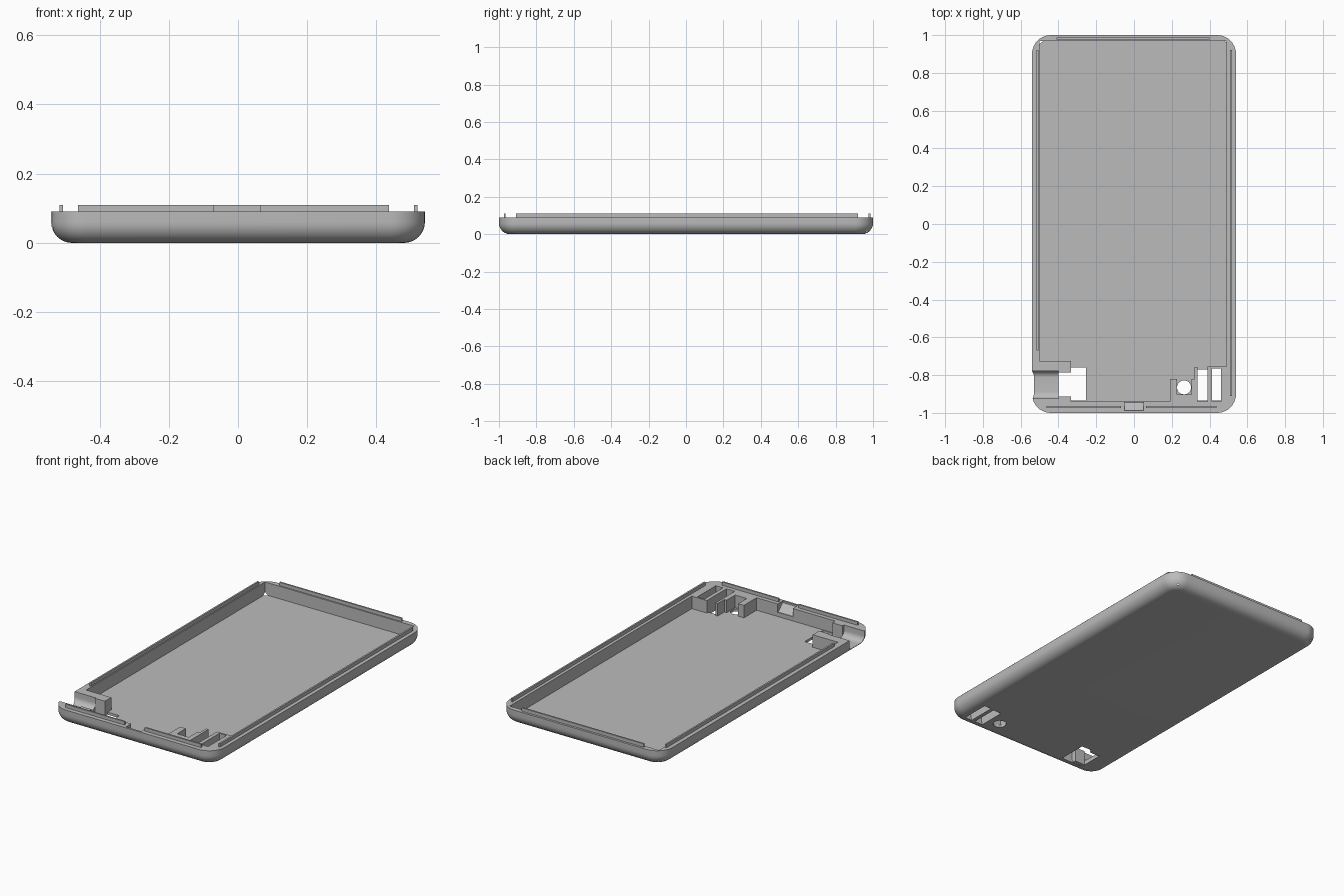
import bpy, bmesh, math

if "Cube" in bpy.data.objects:
    bpy.data.objects.remove(bpy.data.objects["Cube"], do_unlink=True)

grey = bpy.data.materials.new("plain grey")
grey.use_nodes = True
grey.diffuse_color = (0.5, 0.5, 0.5, 1)
grey.node_tree.nodes["Principled BSDF"].inputs["Base Color"].default_value = (0.5, 0.5, 0.5, 1)


def finish(name, bm):
    bmesh.ops.recalc_face_normals(bm, faces=bm.faces)
    mesh = bpy.data.meshes.new(name)
    bm.to_mesh(mesh)
    bm.free()
    mesh.materials.append(grey)
    obj = bpy.data.objects.new(name, mesh)
    bpy.context.collection.objects.link(obj)
    return obj


def box(name, x0, x1, y0, y1, z0, z1):
    bm = bmesh.new()
    bmesh.ops.create_cube(bm, size=1)
    for v in bm.verts:
        v.co.x = x1 if v.co.x > 0 else x0
        v.co.y = y1 if v.co.y > 0 else y0
        v.co.z = z1 if v.co.z > 0 else z0
    return finish(name, bm)


def prism(name, profile, x0, x1):
    """Extrude a (y, z) profile along x."""
    bm = bmesh.new()
    face = bm.faces.new([bm.verts.new((x0, y, z)) for y, z in profile])
    ext = bmesh.ops.extrude_face_region(bm, geom=[face])
    for v in ext["geom"]:
        if isinstance(v, bmesh.types.BMVert):
            v.co.x = x1
    return finish(name, bm)


def cut(target, cutter, keep=False):
    mod = target.modifiers.new("cut", "BOOLEAN")
    mod.operation, mod.solver, mod.object = "DIFFERENCE", "EXACT", cutter
    bpy.context.view_layer.objects.active = target
    bpy.ops.object.modifier_apply(modifier=mod.name)
    if not keep:
        bpy.data.objects.remove(cutter, do_unlink=True)


# Outer tray: stacked rounded rectangles with a rolled bottom edge
W, L, RIM, FLOOR, CORNER, ROLL = 0.54, 1.0, 0.09, 0.015, 0.1, 0.06
STEPS = 10


def ring(bm, inset, z):
    r = CORNER - inset
    verts = []
    for q, (sx, sy) in enumerate([(1, 1), (-1, 1), (-1, -1), (1, -1)]):
        for i in range(STEPS + 1):
            a = math.pi / 2 * (q + i / STEPS)
            verts.append(bm.verts.new((sx * (W - CORNER) + r * math.cos(a),
                                       sy * (L - CORNER) + r * math.sin(a), z)))
    return verts


bm = bmesh.new()
rings = []
for i in range(STEPS + 1):
    a = math.pi / 2 * i / STEPS
    rings.append(ring(bm, ROLL * (1 - math.sin(a)), ROLL * (1 - math.cos(a))))
rings.append(ring(bm, 0, RIM))
for lo, hi in zip(rings, rings[1:]):
    for i in range(len(lo)):
        j = (i + 1) % len(lo)
        bm.faces.new((lo[i], lo[j], hi[j], hi[i]))
bm.faces.new(rings[0][::-1])
bm.faces.new(rings[-1])
tray = finish("tray", bm)
cut(tray, box("cavity", -0.5, 0.49, -0.94, 0.97, FLOOR, 0.2))

# Sloped latch pocket in the middle of the front wall
cut(tray, prism("latch_pocket", [(-0.93, 0.04), (-0.945, 0.04), (-0.988, 0.08),
                                 (-0.988, 0.2), (-0.93, 0.2)], -0.05, 0.05))

# Openings through the floor
cut(tray, box("port_opening", -0.4, -0.255, -0.935, -0.76, -0.1, 0.05))
cut(tray, box("inner_slot", 0.335, 0.39, -0.935, -0.77, -0.1, 0.05))
cut(tray, box("outer_slot", 0.413, 0.46, -0.935, -0.765, -0.1, 0.05))
bm = bmesh.new()
bmesh.ops.create_cone(bm, cap_ends=True, segments=32, radius1=0.037, radius2=0.037, depth=0.2)
bmesh.ops.translate(bm, verts=bm.verts, vec=(0.265, -0.865, 0))
cut(tray, finish("round_hole", bm))

# Port mound with a rounded channel through the side wall
mound = box("port_mound", -0.5, -0.4, -0.94, -0.725, FLOOR, RIM)
R, Y0, Y1, Z0 = 0.035, -0.925, -0.778, 0.025
channel = [(Y1, 0.2), (Y0, 0.2)]
for cy, start in ((Y0 + R, math.pi), (Y1 - R, 1.5 * math.pi)):
    for i in range(9):
        a = start + math.pi / 2 * i / 8
        channel.append((cy + R * math.cos(a), Z0 + R + R * math.sin(a)))
scoop = prism("port_channel", channel, -0.7, -0.38)
cut(tray, scoop, keep=True)
cut(mound, scoop)
box("port_block_back", -0.4, -0.333, -0.785, -0.725, 0.001, RIM)
box("port_block_front", -0.4, -0.333, -0.94, -0.912, 0.001, RIM)

# Walls around the round hole and the two slots
ribs = {
    "button_side_wall": (0.19, 0.228, -0.94, -0.82),
    "button_front_wall": (0.228, 0.305, -0.94, -0.902),
    "slot_wall_inner": (0.305, 0.335, -0.94, -0.82),
    "slot_wall_tip": (0.32, 0.335, -0.82, -0.757),
    "slot_wall_middle": (0.39, 0.413, -0.94, -0.755),
    "slot_wall_outer": (0.46, 0.49, -0.94, -0.755),
    "slot_wall_back": (0.413, 0.46, -0.765, -0.755),
}
for name, (x0, x1, y0, y1) in ribs.items():
    box(name, x0, x1, y0, y1, FLOOR, RIM)

# Thin snap ridges standing on the rim
ridges = {
    "ridge_right": (-0.516, -0.506, -0.67, 0.92),
    "ridge_left": (0.508, 0.518, -0.91, 0.92),
    "ridge_back": (-0.41, 0.4, 0.977, 0.987),
    "ridge_front_right": (-0.463, -0.07, -0.974, -0.964),
    "ridge_front_left": (0.063, 0.437, -0.974, -0.964),
}
for name, (x0, x1, y0, y1) in ridges.items():
    box(name, x0, x1, y0, y1, RIM - 0.005, 0.11)

# Smooth the rolled edges and channel, keep corners crisp
bpy.ops.object.select_all(action="DESELECT")
for obj in (tray, mound):
    obj.select_set(True)
bpy.context.view_layer.objects.active = tray
bpy.ops.object.shade_smooth_by_angle(angle=math.radians(30))
